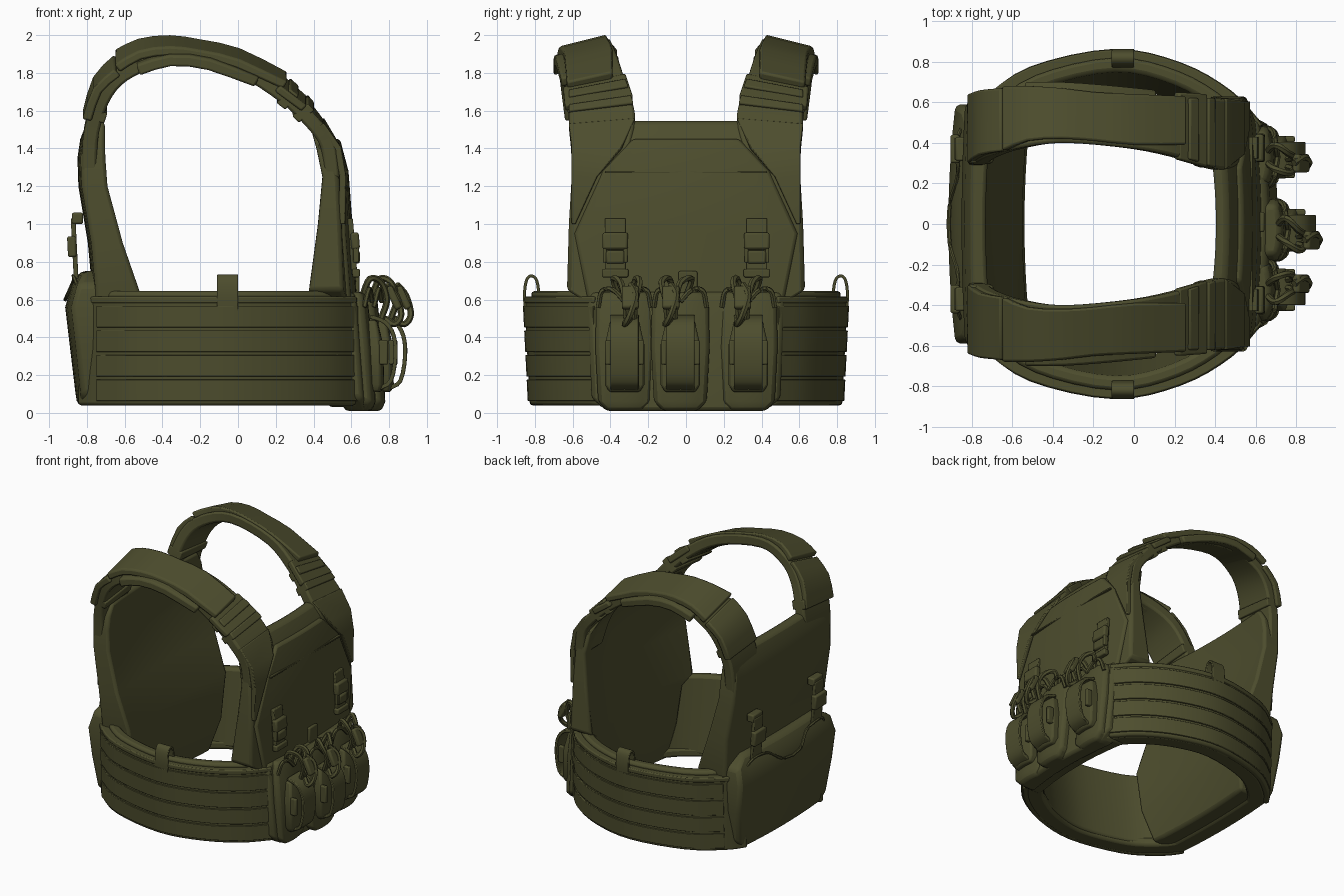
import bpy, bmesh, math
from mathutils import Vector

cube = bpy.data.objects.get("Cube")
if cube:
    bpy.data.objects.remove(cube, do_unlink=True)

olive = bpy.data.materials.new("olive fabric")
olive.use_nodes = True
COLOR = (0.075, 0.075, 0.027, 1)
olive.diffuse_color = COLOR
olive.node_tree.nodes["Principled BSDF"].inputs["Base Color"].default_value = COLOR


def finish(name, bm, bevel=0.0):
    """Turn a bmesh into a shaded, coloured object."""
    bmesh.ops.recalc_face_normals(bm, faces=bm.faces)
    mesh = bpy.data.meshes.new(name)
    bm.to_mesh(mesh)
    bm.free()
    mesh.materials.append(olive)
    ob = bpy.data.objects.new(name, mesh)
    bpy.context.collection.objects.link(ob)
    if bevel:
        mod = ob.modifiers.new("soft edges", 'BEVEL')
        mod.width, mod.segments, mod.limit_method = bevel, 2, 'ANGLE'
        mod.angle_limit = math.radians(40)
    bpy.ops.object.select_all(action='DESELECT')
    ob.select_set(True)
    bpy.context.view_layer.objects.active = ob
    bpy.ops.object.shade_smooth_by_angle(angle=math.radians(35))
    return ob


def loft(name, rings, bevel=0.0):
    """Skin a list of equal point rings and cap the ends."""
    bm = bmesh.new()
    vs = [[bm.verts.new(p) for p in ring] for ring in rings]
    n = len(vs[0])
    for a, b in zip(vs, vs[1:]):
        for i in range(n):
            bm.faces.new((a[i], a[(i + 1) % n], b[(i + 1) % n], b[i]))
    bm.faces.new(vs[0])
    bm.faces.new(vs[-1])
    return finish(name, bm, bevel)


def smooth(points, steps=4):
    """Pass a soft curve through points of any size."""
    pts = [Vector(p) for p in points]
    pts = [pts[0] * 2 - pts[1]] + pts + [pts[-1] * 2 - pts[-2]]
    out = []
    for a, b, c, d in zip(pts, pts[1:], pts[2:], pts[3:]):
        for k in range(steps):
            t = k / steps
            out.append((b * 2 + (c - a) * t + (a * 2 - b * 5 + c * 4 - d) * t * t
                        + (b * 3 - a - c * 3 + d) * t ** 3) / 2)
    return out + [pts[-2]]


def panel(name, rows, y=0, bow_out=0.0, bow_in=0.0, bevel=0.02, cols=10):
    """Upright padded slab; rows hold z, half width, outer x, inner x."""
    rings = []
    for z, w, xo, xi in rows:
        ys = [w * (2 * i / cols - 1) for i in range(cols + 1)]
        rings.append([(xo - bow_out * v * v, y + v, z) for v in ys]
                     + [(xi - bow_in * v * v, y + v, z) for v in reversed(ys)])
    return loft(name, rings, bevel)


def band(name, path, thick, place, bevel=0.01):
    """Flat strap; path holds a, b, low edge, high edge, mapped by place."""
    rings = []
    for i, p in enumerate(path):
        d = path[min(i + 1, len(path) - 1)] - path[max(i - 1, 0)]
        n = Vector((-d[1], d[0])).normalized() * thick / 2
        rings.append([place(p[0] + s * n.x, p[1] + s * n.y, p[e])
                      for s, e in ((1, 2), (1, 3), (-1, 3), (-1, 2))])
    return loft(name, rings, bevel)


def box(name, centre, size, bevel=0.01, tilt=0.0):
    bm = bmesh.new()
    bmesh.ops.create_cube(bm, size=1)
    for v in bm.verts:
        x, y, z = (c * s for c, s in zip(v.co, size))
        v.co = Vector((x * math.cos(tilt) + z * math.sin(tilt), y,
                       z * math.cos(tilt) - x * math.sin(tilt))) + Vector(centre)
    return finish(name, bm, bevel)


def cord(name, points, radius=0.017):
    """Round cord along a smoothed path."""
    path = smooth(points)
    rings = []
    for i, p in enumerate(path):
        d = (path[min(i + 1, len(path) - 1)] - path[max(i - 1, 0)]).normalized()
        u = d.orthogonal().normalized() if abs(d.y) > 0.95 else d.cross(Vector((0, 1, 0))).normalized()
        w = d.cross(u)
        rings.append([p + (u * math.cos(k * math.pi / 3) + w * math.sin(k * math.pi / 3)) * radius
                      for k in range(6)])
    return loft(name, rings)


def xz(a, b, w):
    return (a, w, b)


def shoulder(a, b, w):
    """Straps slope down towards the arm, more so near the top."""
    ramp = min(max((b - 1.4) / 0.45, 0), 1)
    return (a, w, b - 0.25 * ramp * (abs(w) - 0.43))


# Chest side: padded body panel and raised plate pocket
panel("front_panel", [(0.03, 0.46, 0.66, 0.52), (0.3, 0.5, 0.64, 0.47), (0.59, 0.53, 0.61, 0.45),
                      (0.65, 0.63, 0.605, 0.45), (1.0, 0.62, 0.59, 0.495), (1.25, 0.605, 0.575, 0.515),
                      (1.4, 0.59, 0.535, 0.48), (1.47, 0.52, 0.505, 0.445), (1.545, 0.3, 0.46, 0.395)],
      bow_out=0.12, bow_in=0.2)
panel("front_plate_pocket", [(0.5, 0.5, 0.635, 0.5), (0.95, 0.59, 0.61, 0.52),
                             (1.28, 0.44, 0.585, 0.52), (1.45, 0.28, 0.54, 0.47)],
      bow_out=0.12, bow_in=0.12, bevel=0.015)
box("front_hem", (0.575, 0, 1.275), (0.02, 0.86, 0.012), 0.003)

# Back side: panel leaning with the body, with a lower flap pocket
panel("back_panel", [(0.05, 0.48, -0.8, -0.6), (0.3, 0.54, -0.8, -0.54), (0.63, 0.6, -0.77, -0.55),
                     (0.9, 0.61, -0.795, -0.645), (1.2, 0.6, -0.845, -0.725), (1.35, 0.59, -0.85, -0.735),
                     (1.45, 0.57, -0.835, -0.735), (1.54, 0.52, -0.8, -0.73)], bow_out=-0.05, bow_in=-0.1)
panel("back_pocket", [(0.04, 0.47, -0.85, -0.71), (0.1, 0.54, -0.86, -0.7), (0.35, 0.58, -0.89, -0.69),
                      (0.56, 0.59, -0.915, -0.69), (0.68, 0.57, -0.88, -0.71), (0.75, 0.45, -0.835, -0.74)],
      bow_out=-0.1, bow_in=-0.08, bevel=0.025)
for s in (-1, 1):
    cord("pocket_flap_edge", [(-0.83, s * 0.5, 0.62), (-0.87, s * 0.42, 0.72), (-0.87, s * 0.24, 0.7),
                              (-0.905, s * 0.12, 0.62), (-0.915, 0, 0.6)], 0.01)
    box("back_buckle_strap", (-0.865, s * 0.37, 0.87), (0.025, 0.11, 0.32), 0.006, -0.05)
    box("back_buckle", (-0.88, s * 0.37, 0.88), (0.045, 0.14, 0.11), 0.01, -0.05)
    box("back_buckle_anchor", (-0.85, s * 0.37, 1.03), (0.06, 0.12, 0.06), 0.01)

# Shoulder straps, sewn to both panels
STRAP = [(0.5, 1.24, 0.36, 0.6), (0.475, 1.42, 0.29, 0.61), (0.395, 1.55, 0.27, 0.62),
         (0.24, 1.71, 0.32, 0.62), (0.0, 1.865, 0.37, 0.62), (-0.35, 1.935, 0.4, 0.63),
         (-0.57, 1.865, 0.37, 0.65), (-0.7, 1.73, 0.33, 0.64), (-0.775, 1.5, 0.29, 0.61),
         (-0.79, 1.25, 0.34, 0.59)]
PAD = [(0.25, 1.775, 0.39, 0.63), (0.0, 1.9, 0.39, 0.64), (-0.2, 1.95, 0.41, 0.65),
       (-0.36, 1.975, 0.42, 0.67), (-0.52, 1.955, 0.41, 0.68), (-0.64, 1.885, 0.36, 0.68)]
LINING = [(0.1, 1.8, 0.4, 0.66), (-0.15, 1.905, 0.42, 0.685), (-0.36, 1.93, 0.43, 0.7),
          (-0.53, 1.88, 0.41, 0.7)]
WRAP = [(0.35, 1.64, 0.28, 0.64), (0.21, 1.76, 0.32, 0.65)]
REAR_WRAP = [(-0.64, 1.86, 0.36, 0.67), (-0.745, 1.75, 0.34, 0.66), (-0.8, 1.57, 0.3, 0.64)]
ROOT = [(0.55, 1.0, 0.585, 0.605), (0.555, 1.25, 0.47, 0.605), (0.53, 1.4, 0.34, 0.605),
        (0.44, 1.54, 0.27, 0.62)]
for s in (-1, 1):
    def side(points):
        return [Vector((a, b, s * lo, s * hi)) for a, b, lo, hi in points]
    strap = smooth(side(STRAP))
    band("shoulder_strap", strap, 0.08, shoulder, 0.015)
    band("shoulder_pad", smooth(side(PAD), 2), 0.05, shoulder, 0.012)
    band("shoulder_pad_lining", smooth(side(LINING), 2), 0.06, shoulder, 0.012)
    band("strap_wrap", side(WRAP), 0.045, shoulder)
    band("rear_strap_wrap", smooth(side(REAR_WRAP), 2), 0.05, shoulder)
    band("strap_root", side(ROOT), 0.035, shoulder, 0.006)
    # Stitched keepers around the straps
    for i in (9, 11, 30):
        band("strap_keeper", strap[i:i + 2], 0.11, shoulder, 0.008)

# Waist band wrapping both sides, with a padded lining and webbing rows
WAIST = [(-0.83, 0.46), (-0.73, 0.59), (-0.5, 0.745), (-0.1, 0.83), (0.22, 0.765),
         (0.46, 0.63), (0.61, 0.47)]
for s in (-1, 1):
    def wrap(name, points, thick, low, high, bevel=0.01, flare=0.035):
        path = smooth([(x, y, low, high) for x, y in points])

        def place(a, b, z):
            return (a, s * b * (1 + flare * (z / 0.6 - 1)), z)
        return band(name, path, thick, place, bevel)
    wrap("waist_band", WAIST, 0.05, 0.04, 0.61, bevel=0.015)
    wrap("waist_lining", [(x * 0.95, y - 0.05) for x, y in WAIST], 0.07, 0.06, 0.645, 0.02, 0.12)
    wrap("waist_hem", [(x * 0.94, y - 0.06) for x, y in WAIST], 0.13, 0.04, 0.11, 0.02)
    for z in (0.12, 0.25, 0.38, 0.51):
        wrap("webbing_row", WAIST[1:], 0.07, z - 0.057, z + 0.057, 0.003)
    wrap("waist_top_binding", WAIST, 0.06, 0.58, 0.615, 0.008)
    # Carry loop standing up from the waist band
    loop = [(0.845, 0.5), (0.855, 0.62), (0.845, 0.7), (0.82, 0.725), (0.79, 0.7), (0.775, 0.6)]
    band("waist_loop", smooth([(s * a, b, -0.11, 0.0) for a, b in loop]), 0.016,
         lambda a, b, w: (w, a, b), 0.004)
    # Buckled hangers on the chest
    y = s * 0.375
    box("buckle_strap", (0.605, y, 0.88), (0.03, 0.11, 0.3), 0.006, -0.08)
    box("buckle_socket", (0.62, y, 0.91), (0.045, 0.135, 0.09), 0.012, -0.08)
    box("buckle_prongs", (0.625, y, 0.825), (0.04, 0.1, 0.07), 0.012)
    box("buckle_anchor", (0.625, y, 0.74), (0.04, 0.14, 0.045), 0.008)
    for e in (-1, 1):
        box("buckle_arm", (0.625, y + e * 0.055, 0.84), (0.03, 0.02, 0.09), 0.006)

# Pouch carrier across the lower chest
panel("pouch_carrier", [(0.01, 0.42, 0.71, 0.6), (0.08, 0.5, 0.71, 0.58), (0.58, 0.52, 0.675, 0.54),
                        (0.64, 0.5, 0.655, 0.55)], bow_out=0.2, bow_in=0.2)
box("centre_tab", (0.63, 0.01, 0.69), (0.025, 0.1, 0.12), 0.008)

# Three magazine pouches with elastic straps and pull cords
for y, lean, reach in ((-0.325, 0.03, 0.0), (-0.03, -0.05, 0.03), (0.33, -0.03, 0.0)):
    x = 0.66 + reach - 0.2 * y * y
    panel("pouch", [(0.01, 0.09, x + 0.07, x - 0.05), (0.06, 0.14, x + 0.09, x - 0.06),
                    (0.35, 0.155, x + 0.075, x - 0.06), (0.58, 0.15, x + 0.05, x - 0.06),
                    (0.64, 0.12, x + 0.03, x - 0.05)], y=y, bow_out=1.2, cols=6)
    panel("pouch_face", [(0.11, 0.08, x + 0.12, x), (0.15, 0.105, x + 0.135, x),
                         (0.36, 0.105, x + 0.13, x), (0.49, 0.075, x + 0.1, x)],
          y=y, bow_out=1.5, cols=6, bevel=0.012)
    elastic = [(x + 0.06, 0.51), (x + 0.14, 0.48), (x + 0.185, 0.41), (x + 0.195, 0.3),
               (x + 0.17, 0.17), (x + 0.11, 0.13)]
    band("pouch_elastic", smooth([(a, b, y - 0.075, y + 0.075) for a, b in elastic], 3), 0.022, xz, 0.005)
    for e in (-1, 1):
        box("elastic_side", (x + 0.13, y + e * 0.088, 0.32), (0.05, 0.03, 0.13), 0.008)
        cord("pouch_rim", [(x + 0.03, y + e * 0.14, 0.56), (x + 0.05, y + e * 0.12, 0.645),
                           (x + 0.06, y + e * 0.06, 0.65), (x + 0.07, y, 0.59)], 0.014)
        cord("pull_cord", [(x + 0.02, y + e * 0.03, 0.62), (x + 0.06, y + e * 0.06, 0.71),
                           (x + 0.12, y + lean + e * 0.05, 0.69), (x + 0.15, y + lean + e * 0.03, 0.6),
                           (x + 0.12, y + lean + e * 0.02, 0.5)])
    box("pull_tab", (x + 0.185, y + lean, 0.61), (0.04, 0.09, 0.13), 0.012, -0.45)
    cord("tab_loop", [(x + 0.15, y + lean, 0.68), (x + 0.2, y + lean + 0.03, 0.62),
                      (x + 0.225, y + lean, 0.52), (x + 0.19, y + lean - 0.03, 0.47),
                      (x + 0.14, y + lean, 0.5)])
